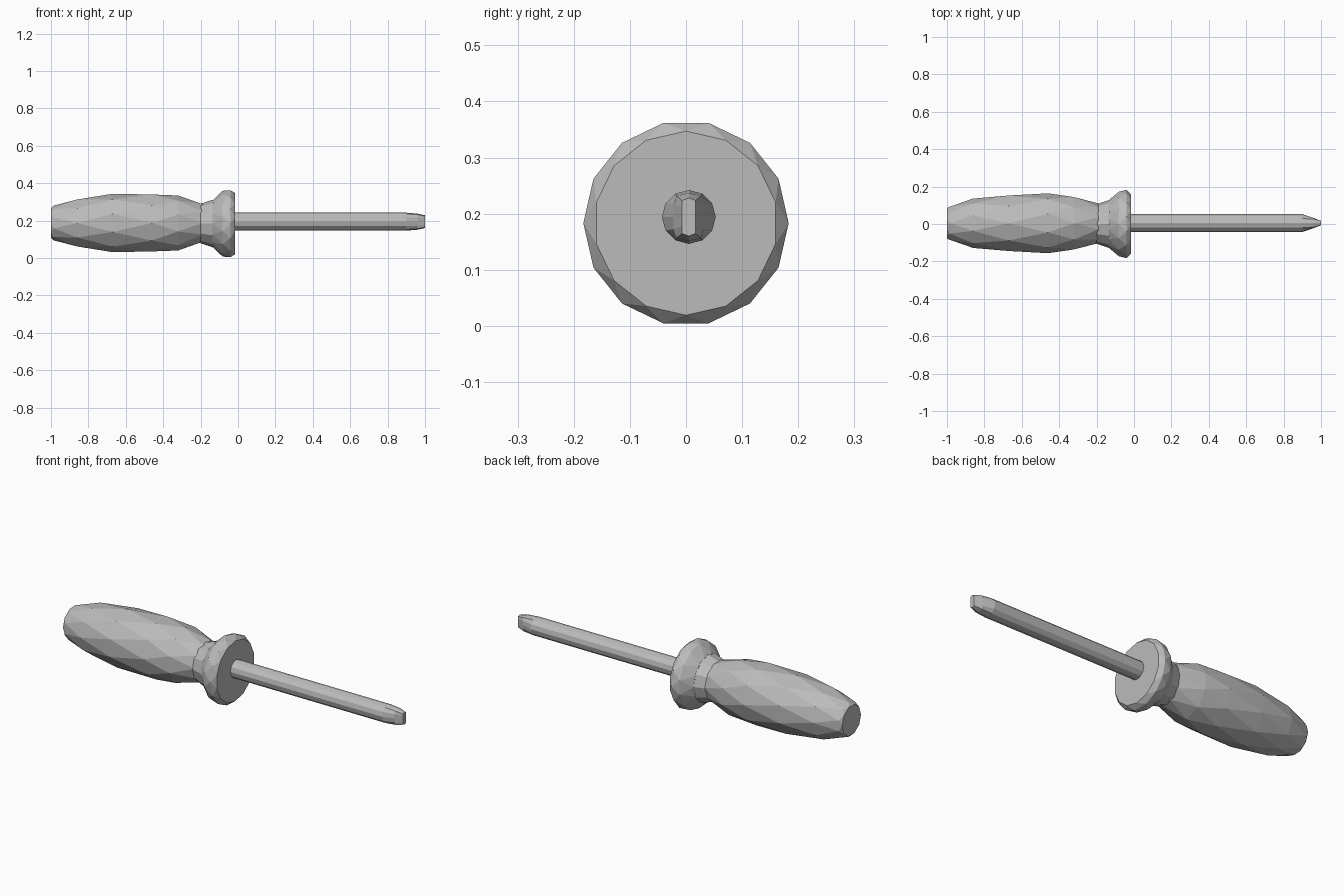
import bpy
import bmesh
import math

cube = bpy.data.objects.get("Cube")
if cube:
    bpy.data.objects.remove(cube, do_unlink=True)

grey = bpy.data.materials.new("plain grey")
grey.use_nodes = True
colour = (0.5, 0.5, 0.5, 1)
grey.diffuse_color = colour
grey.node_tree.nodes["Principled BSDF"].inputs["Base Color"].default_value = colour


def lathe(name, profile, sides, centre, stagger=False, shape=None):
    """Loft flat-shaded rings of (x, radius) along x, optionally twisted half a step."""
    bm = bmesh.new()
    rings = []
    for row, (x, radius) in enumerate(profile):
        ring = []
        for i in range(sides):
            a = math.tau * (i + (row % 2) * 0.5 * stagger) / sides
            y, z = radius * math.cos(a), radius * math.sin(a)
            if shape:
                y, z = shape(x, y, z)
            ring.append(bm.verts.new((x, centre[0] + y, centre[1] + z)))
        rings.append(ring)
    for row, (lower, upper) in enumerate(zip(rings, rings[1:])):
        for i in range(sides):
            j = (i + 1) % sides
            if not stagger:
                bm.faces.new((lower[i], lower[j], upper[j], upper[i]))
            elif row % 2 == 0:
                bm.faces.new((lower[i], lower[j], upper[i]))
                bm.faces.new((lower[j], upper[j], upper[i]))
            else:
                bm.faces.new((lower[i], lower[j], upper[j]))
                bm.faces.new((lower[i], upper[j], upper[i]))
    bm.faces.new(rings[0])
    bm.faces.new(rings[-1])
    bmesh.ops.remove_doubles(bm, verts=bm.verts, dist=0.0005)
    bmesh.ops.recalc_face_normals(bm, faces=bm.faces)
    mesh = bpy.data.meshes.new(name)
    bm.to_mesh(mesh)
    bm.free()
    mesh.materials.append(grey)
    obj = bpy.data.objects.new(name, mesh)
    bpy.context.collection.objects.link(obj)
    return obj


# Swelling faceted grip
lathe("handle", [(-1, 0.082), (-0.985, 0.093), (-0.86, 0.132), (-0.67, 0.156),
                 (-0.46, 0.16), (-0.32, 0.147), (-0.19, 0.106)],
      10, (0.004, 0.187), stagger=True)

# Collar between grip and guard
lathe("collar", [(-0.2, 0.106), (-0.135, 0.127), (-0.12, 0.127)], 12, (0.0, 0.184))

# Flared finger guard
lathe("guard", [(-0.135, 0.127), (-0.082, 0.176), (-0.04, 0.183), (-0.016, 0.164)],
      14, (0.0, 0.183), stagger=True)


# Round shaft squeezed to a flat blade at the tip
def blade(x, y, z):
    if x > 0.9:
        width = 0.05 - 0.38 * (x - 0.9)
        y = max(-width, min(width, y))
    return y, z


lathe("shaft", [(-0.05, 0.048), (0.9, 0.048), (0.96, 0.043), (1, 0.034)],
      12, (0.005, 0.194), shape=blade)
